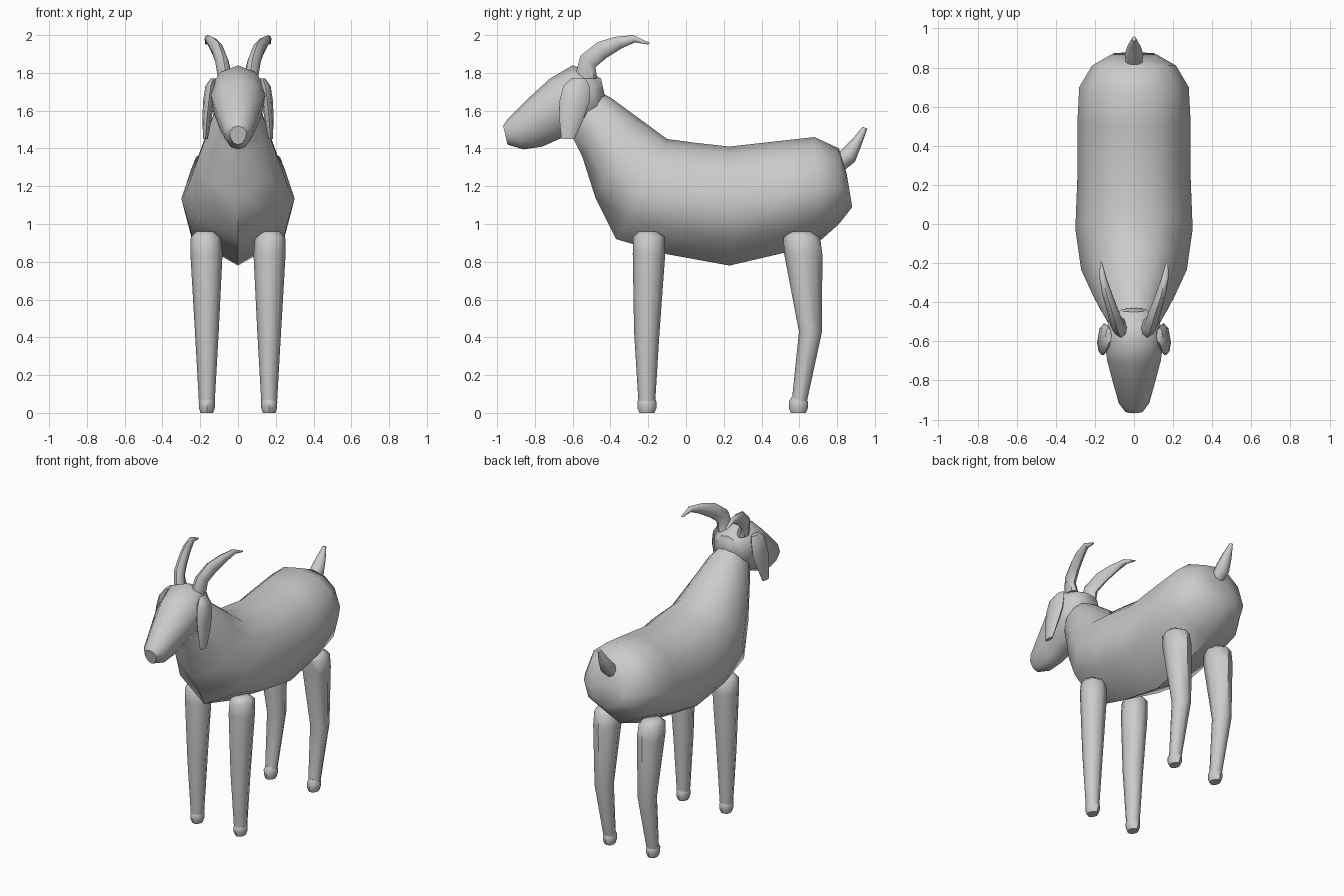
import bpy, bmesh, math
from mathutils import Vector

# Half cross-sections from bottom (0) to top (1): (height fraction, width fraction)
BODY = [(0, 0), (.22, .84), (.5, 1), (.8, .8), (.95, .45), (1, 0)]
HEAD = [(0, 0), (.08, .5), (.35, .88), (.66, 1), (.9, .62), (1, 0)]
ROUND = [(0, 0), (.15, .7), (.5, 1), (.85, .7), (1, 0)]


def loft(name, rings, section, mirror=False, angle=50):
    """Skin rings given as (top point, bottom point, half width in x)."""
    bm = bmesh.new()
    loops = []
    for top, bottom, w in rings:
        a, b = Vector(top), Vector(bottom)
        pts = [b.lerp(a, t) + Vector((w * k, 0, 0)) for t, k in section]
        pts += [b.lerp(a, t) - Vector((w * k, 0, 0)) for t, k in section[-2:0:-1]]
        loops.append([bm.verts.new(p) for p in pts])
    n = len(loops[0])
    for r, s in zip(loops, loops[1:]):
        for i in range(n):
            j = (i + 1) % n
            bm.faces.new((r[i], r[j], s[j], s[i]))
    bm.faces.new(loops[0])
    bm.faces.new(loops[-1])
    bmesh.ops.recalc_face_normals(bm, faces=bm.faces)
    me = bpy.data.meshes.new(name)
    bm.to_mesh(me)
    bm.free()
    for p in me.polygons:
        p.use_smooth = True
    me.set_sharp_from_angle(angle=math.radians(angle))
    ob = bpy.data.objects.new(name, me)
    bpy.context.collection.objects.link(ob)
    if mirror:
        mod = ob.modifiers.new("mirror", 'MIRROR')
        mod.merge_threshold = 0.0001
    return ob


def spine(rows):
    """Rings on the centre plane from (top y, top z, bottom y, bottom z, half width)."""
    return [((0, ty, tz), (0, by, bz), w) for ty, tz, by, bz, w in rows]


def column(x_rows):
    """Horizontal rings from (x, z, y front, y back, half width)."""
    return [((x, y1, z), (x, y0, z), w) for x, z, y0, y1, w in x_rows]


# Neck and torso
loft("body", spine([
    (-.46, 1.70, -.60, 1.46, .11),
    (-.40, 1.67, -.55, 1.36, .15),
    (-.25, 1.56, -.48, 1.14, .21),
    (-.10, 1.45, -.37, .92, .27),
    (.05, 1.43, -.10, .84, .30),
    (.23, 1.41, .23, .78, .29),
    (.50, 1.44, .53, .85, .29),
    (.68, 1.46, .72, .92, .28),
    (.81, 1.40, .81, 1.0, .215),
    (.85, 1.27, .88, 1.09, .12)]), BODY)

# Head and muzzle
loft("head", spine([
    (-.45, 1.77, -.43, 1.68, .07),
    (-.52, 1.81, -.45, 1.55, .13),
    (-.60, 1.84, -.58, 1.47, .152),
    (-.72, 1.77, -.66, 1.455, .137),
    (-.84, 1.66, -.76, 1.41, .107),
    (-.945, 1.555, -.86, 1.395, .078),
    (-.968, 1.52, -.945, 1.42, .045)]), HEAD)

# Hanging ears
loft("ears", column([
    (.13, 1.77, -.61, -.53, .015),
    (.145, 1.73, -.65, -.51, .028),
    (.155, 1.65, -.67, -.51, .03),
    (.165, 1.55, -.67, -.545, .024),
    (.172, 1.45, -.66, -.59, .012)]), ROUND, mirror=True)

# Swept-back horns
loft("horns", [
    ((.06, -.59, 1.77), (.075, -.47, 1.77), .038),
    ((.08, -.56, 1.89), (.09, -.48, 1.83), .036),
    ((.105, -.47, 1.962), (.112, -.42, 1.88), .031),
    ((.135, -.38, 1.99), (.138, -.34, 1.93), .026),
    ((.16, -.28, 2.0), (.158, -.27, 1.962), .018),
    ((.17, -.19, 1.958), (.168, -.2, 1.95), .005)], ROUND, mirror=True)

# Upright tail
loft("tail", [
    ((0, .80, 1.37), (0, .82, 1.27), .04),
    ((0, .84, 1.41), (0, .895, 1.33), .048),
    ((0, .89, 1.46), (0, .93, 1.42), .034),
    ((0, .935, 1.515), (0, .96, 1.505), .01)], ROUND)

# Front legs
loft("front_legs", column([
    (.17, .96, -.25, -.15, .05),
    (.17, .93, -.28, -.11, .08),
    (.167, .84, -.282, -.11, .085),
    (.165, .43, -.275, -.14, .063),
    (.165, .06, -.252, -.163, .042)]), ROUND, mirror=True)

# Hind legs
loft("hind_legs", column([
    (.17, .96, .56, .66, .05),
    (.17, .93, .515, .71, .08),
    (.167, .84, .52, .722, .085),
    (.165, .43, .598, .72, .063),
    (.165, .06, .56, .64, .04)]), ROUND, mirror=True)

# Hooves
for name, y in (("front_hooves", -.207), ("hind_hooves", .595)):
    loft(name, column([
        (.165, .085, y - .035, y + .035, .03),
        (.165, .06, y - .05, y + .05, .043),
        (.165, .025, y - .05, y + .05, .042),
        (.165, 0, y - .04, y + .04, .033)]), ROUND, mirror=True)
